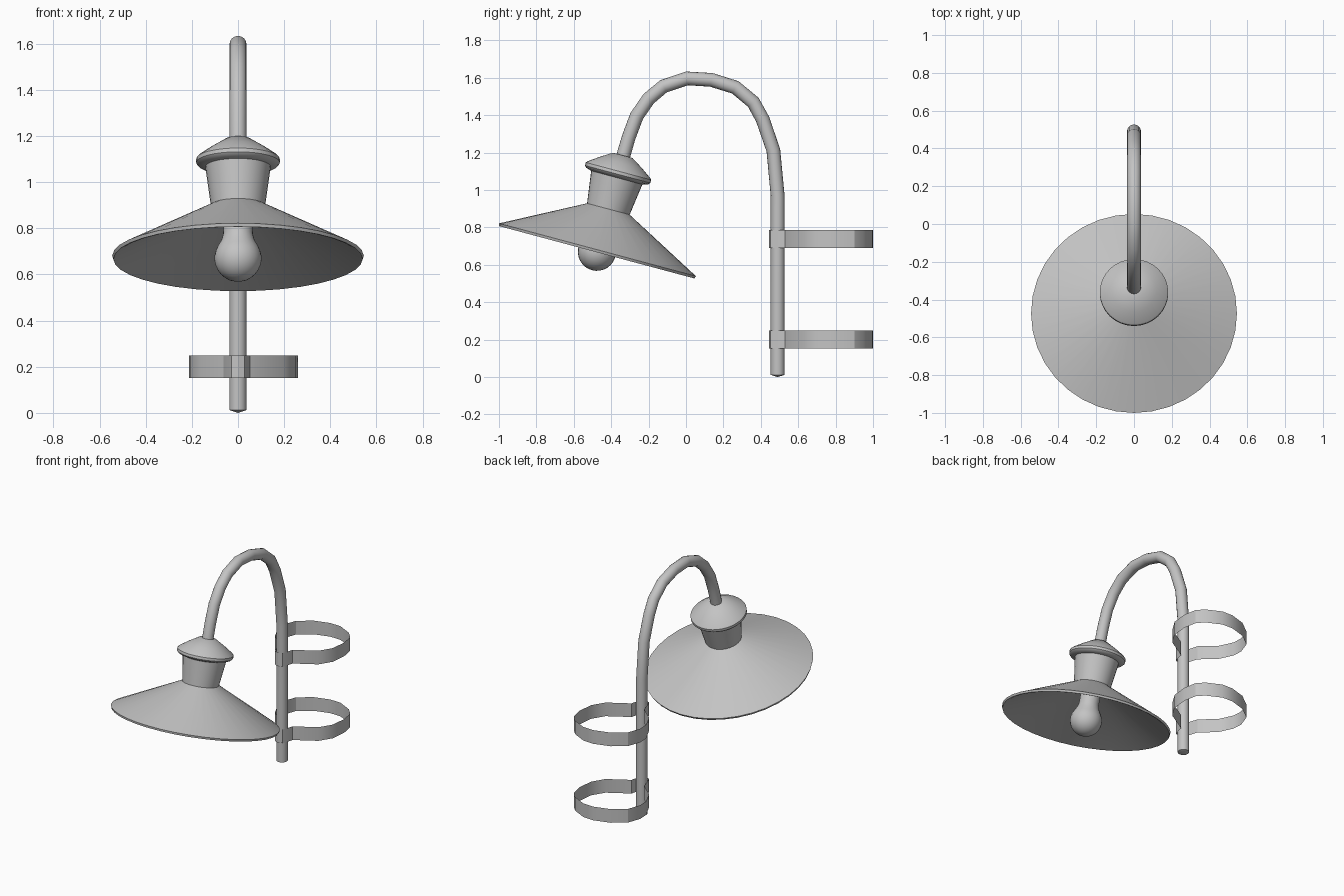
import bpy, bmesh, math
from mathutils import Vector, Matrix

if "Cube" in bpy.data.objects:
    bpy.data.objects.remove(bpy.data.objects["Cube"], do_unlink=True)

# One grey paint for everything
GREY = (0.55, 0.55, 0.55, 1)
grey = bpy.data.materials.new("grey metal")
grey.use_nodes = True
grey.diffuse_color = GREY
grey.node_tree.nodes["Principled BSDF"].inputs["Base Color"].default_value = GREY


def finish(bm, name, matrix=Matrix(), angle=35):
    bmesh.ops.recalc_face_normals(bm, faces=bm.faces)
    mesh = bpy.data.meshes.new(name)
    bm.to_mesh(mesh)
    bm.free()
    mesh.materials.append(grey)
    obj = bpy.data.objects.new(name, mesh)
    obj.matrix_world = matrix
    bpy.context.collection.objects.link(obj)
    bpy.ops.object.select_all(action="DESELECT")
    obj.select_set(True)
    bpy.context.view_layer.objects.active = obj
    bpy.ops.object.shade_smooth_by_angle(angle=math.radians(angle))
    return obj


def bridge(bm, a, b):
    for i in range(len(a)):
        j = (i + 1) % len(a)
        bm.faces.new((a[i], a[j], b[j], b[i]))


def lathe(name, profile, matrix, sides=32, closed=False):
    """Spin (radius, height) points round the local z axis."""
    bm = bmesh.new()
    verts = [bm.verts.new((r, 0, h)) for r, h in profile]
    pairs = list(zip(verts, verts[1:]))
    if closed:
        pairs.append((verts[-1], verts[0]))
    edges = [bm.edges.new(p) for p in pairs]
    bmesh.ops.spin(bm, geom=verts + edges, cent=(0, 0, 0), axis=(0, 0, 1),
                   angle=math.tau, steps=sides, use_merge=True)
    bmesh.ops.remove_doubles(bm, verts=bm.verts, dist=0.0005)
    return finish(bm, name, matrix)


def tube(name, path, radius, sides=16):
    """Sweep a circle along (y, z) points in the plane x = 0."""
    bm = bmesh.new()
    pts = [Vector((0, y, z)) for y, z in path]
    rings = []
    for i, p in enumerate(pts):
        tangent = (pts[min(i + 1, len(pts) - 1)] - pts[max(i - 1, 0)]).normalized()
        side = Vector((1, 0, 0))
        up = tangent.cross(side)
        rings.append([bm.verts.new(p + radius * (side * math.cos(a) + up * math.sin(a)))
                      for a in (math.tau * k / sides for k in range(sides))])
    for a, b in zip(rings, rings[1:]):
        bridge(bm, a, b)
    bm.faces.new(rings[-1])
    # Shallow pointed foot
    tip = bm.verts.new(pts[0] - Vector((0, 0, 0.012)))
    for i in range(sides):
        bm.faces.new((rings[0][i], rings[0][(i + 1) % sides], tip))
    return finish(bm, name, angle=45)


def strap(name, outline, bottom, height):
    """Upright closed sheet band following an (x, y) outline."""
    bm = bmesh.new()
    low, high = [[bm.verts.new((x, y, z)) for x, y in outline]
                 for z in (bottom, bottom + height)]
    bridge(bm, low, high)
    return finish(bm, name, angle=30)


# Gooseneck pole
tube("gooseneck_pole", [
    (0.49, 0.012), (0.49, 0.5), (0.49, 0.97), (0.467, 1.213), (0.41, 1.378),
    (0.36, 1.469), (0.264, 1.549), (0.136, 1.589), (0.005, 1.597), (-0.12, 1.555),
    (-0.2, 1.488), (-0.264, 1.395), (-0.307, 1.28), (-0.336, 1.18), (-0.352, 1.11)], 0.037)

# Lamp head, tilted with its mouth towards the front
head = Matrix.Translation((0, -0.475, 0.675)) @ Matrix.Rotation(math.radians(-15), 4, "X")
lathe("shade", [(0.117, 0.232), (0.545, 0.006), (0.54, -0.008), (0.53, -0.006),
                (0.11, 0.216), (0, 0.216)], head, 36)
lathe("lamp_body", [(0, 0.22), (0.117, 0.225), (0.143, 0.415), (0, 0.415)], head)
lathe("cap", [(0, 0.405), (0.143, 0.405), (0.172, 0.414), (0.181, 0.424), (0.181, 0.441),
              (0.174, 0.449), (0.12, 0.487), (0.055, 0.528), (0, 0.53)], head)

# Bulb: round globe easing into a neck
globe = [(0.102 * math.sin(a), -0.005 - 0.102 * math.cos(a))
         for a in (math.radians(12 * k) for k in range(11))]
lathe("bulb", globe + [(0.072, 0.075), (0.064, 0.105), (0.063, 0.22)], head, 24)

# Post straps, slightly irregular loops pinched round the pole
loop = [(0, 0.444), (0.028, 0.452), (0.042, 0.485), (0.053, 0.53), (0.196, 0.614),
        (0.249, 0.70), (0.26, 0.81), (0.243, 0.9), (0.2, 0.947), (0.1, 0.997),
        (0.02, 1.0), (-0.09, 0.968), (-0.18, 0.9), (-0.212, 0.81), (-0.208, 0.74),
        (-0.16, 0.64), (-0.063, 0.555), (-0.042, 0.485), (-0.028, 0.452)]
for name, z in (("lower_strap", 0.152), ("upper_strap", 0.69)):
    strap(name, loop, z, 0.096)
